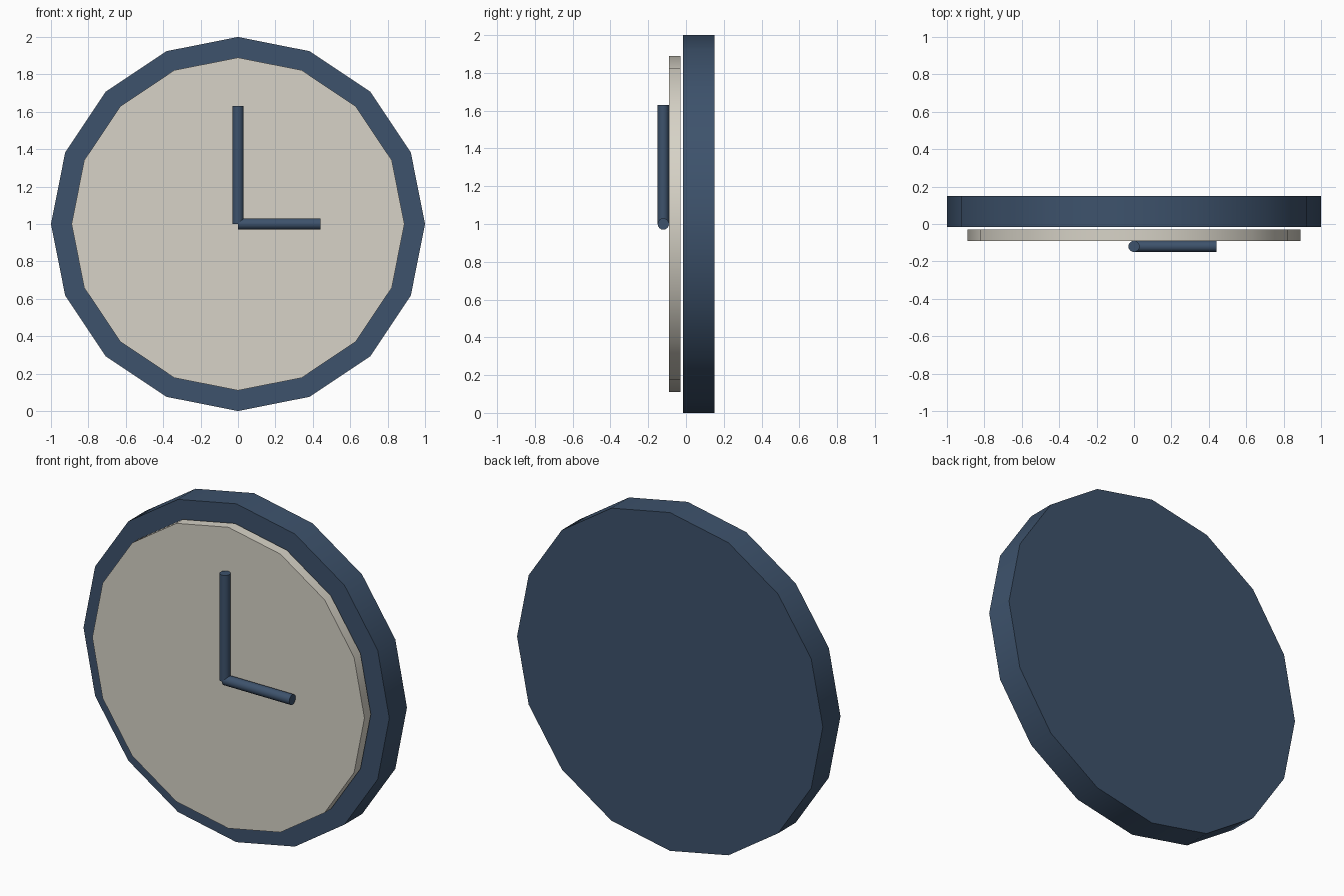
import bpy
import math

if "Cube" in bpy.data.objects:
    bpy.data.objects.remove(bpy.data.objects["Cube"])


def material(name, color):
    m = bpy.data.materials.new(name)
    m.diffuse_color = (*color, 1.0)
    m.use_nodes = True
    m.node_tree.nodes["Principled BSDF"].inputs["Base Color"].default_value = m.diffuse_color
    return m


navy = material("navy", (0.047, 0.085, 0.15))
cream = material("cream", (0.68, 0.65, 0.57))


def cylinder(name, radius, depth, location, axis, mat, sides=16):
    """Capped cylinder along the x, y or z axis with a vertex on each main axis."""
    rotation = {"x": (0, math.pi / 2, 0), "y": (math.pi / 2, 0, 0), "z": (0, 0, 0)}[axis]
    bpy.ops.mesh.primitive_cylinder_add(
        vertices=sides, radius=radius, depth=depth, location=location, rotation=rotation)
    obj = bpy.context.object
    obj.name = name
    obj.data.materials.append(mat)
    bpy.ops.object.shade_smooth_by_angle(angle=math.radians(30))
    return obj


# Round case at the back
cylinder("clock_case", 1.0, 0.165, (0, 0.0675, 1), "y", navy)

# Thin dial floating just in front of the case
cylinder("clock_dial", 0.89, 0.06, (0, -0.06, 1), "y", cream)

# Hands showing three o'clock
cylinder("minute_hand", 0.03, 0.63, (0, -0.12, 1.315), "z", navy)
cylinder("hour_hand", 0.03, 0.44, (0.22, -0.12, 1), "x", navy)
